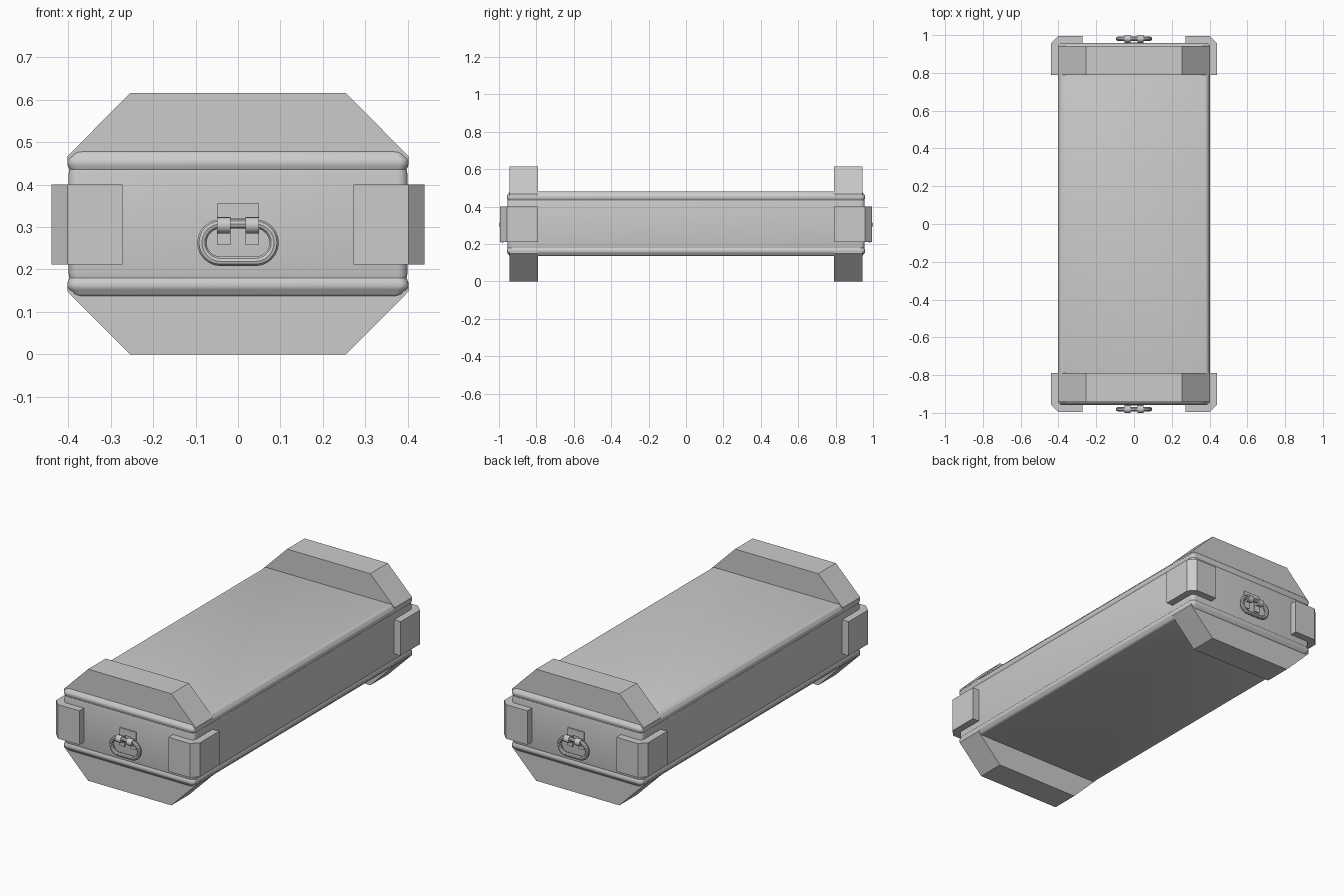
import bpy, bmesh, math
from mathutils import Vector

cube = bpy.data.objects.get("Cube")
if cube:
    bpy.data.objects.remove(cube, do_unlink=True)

grey = bpy.data.materials.new("plain_grey")
grey.use_nodes = True
grey.diffuse_color = (0.6, 0.6, 0.6, 1)
grey.node_tree.nodes["Principled BSDF"].inputs["Base Color"].default_value = (0.6, 0.6, 0.6, 1)

MID = 0.3075   # height of the horizontal symmetry plane
WALL = 0.957   # end wall of the body


def add_mesh(name, mesh, smooth=False):
    mesh.materials.clear()
    mesh.materials.append(grey)
    if smooth:
        mesh.shade_smooth()
        mesh.set_sharp_from_angle(angle=math.radians(35))
    obj = bpy.data.objects.new(name, mesh)
    bpy.context.collection.objects.link(obj)
    return obj


def loft(name, rings, smooth=False):
    """Skin a stack of closed loops and cap both ends."""
    bm = bmesh.new()
    loops = [[bm.verts.new(p) for p in ring] for ring in rings]
    n = len(loops[0])
    for a, b in zip(loops, loops[1:]):
        for i in range(n):
            j = (i + 1) % n
            bm.faces.new((a[i], a[j], b[j], b[i]))
    bm.faces.new(loops[0])
    bm.faces.new(loops[-1])
    bmesh.ops.recalc_face_normals(bm, faces=bm.faces)
    mesh = bpy.data.meshes.new(name)
    bm.to_mesh(mesh)
    bm.free()
    return add_mesh(name, mesh, smooth)


def box(name, x0, x1, y0, y1, z0, z1):
    corners = [(x0, y0), (x1, y0), (x1, y1), (x0, y1)]
    return loft(name, [[(x, y, z) for x, y in corners] for z in (z0, z1)])


def rounded_rect(inset, z, radius=0.022, steps=5):
    hx, hy = 0.402 - inset, 0.958 - inset
    pts = []
    for k, (sx, sy) in enumerate([(1, 1), (-1, 1), (-1, -1), (1, -1)]):
        for s in range(steps + 1):
            a = math.pi / 2 * (k + s / steps)
            pts.append((sx * (hx - radius) + radius * math.cos(a),
                        sy * (hy - radius) + radius * math.sin(a), z))
    return pts


# Body: rounded box with a raised rim near the top and the bottom
rim = [(0.003, 0.118), (0.005, 0.128), (0.001, 0.137), (0, 0.146), (0.002, 0.154),
       (0.007, 0.159), (0.009, 0.164), (0.013, 0.169), (0.021, 0.1725)]
profile = [(i, MID - h) for i, h in reversed(rim)] + [(i, MID + h) for i, h in rim]
loft("body", [rounded_rect(i, z) for i, z in profile], smooth=True)

# Trapezoid feet below and matching stacking blocks above
trapezoid = [(-0.402, 0.15), (-0.402, 0.159), (-0.254, MID),
             (0.254, MID), (0.402, 0.159), (0.402, 0.15)]
for level, up in (("bottom_foot", -1), ("top_block", 1)):
    for end, sy in (("front", -1), ("back", 1)):
        loft(f"{end}_{level}", [[(x, sy * y, MID + up * h) for x, h in trapezoid]
                                for y in (0.79, 0.943)])

# Chamfered corner guards wrapping the four vertical edges
guard = [(0.272, 0.95), (0.272, 0.994), (0.402, 0.994), (0.439, 0.957),
         (0.439, 0.79), (0.392, 0.79), (0.392, 0.95)]
for end, sy in (("front", -1), ("back", 1)):
    for side, sx in (("right", -1), ("left", 1)):
        loft(f"{end}_{side}_corner_guard",
             [[(sx * x, sy * y, z) for x, y in guard] for z in (0.212, 0.4)])


def pull_ring(name, y):
    """Stadium-shaped ring swept along a closed path."""
    path = []
    for side in (1, -1):
        for s in range(13):
            a = side * math.pi / 2 - math.pi * s / 12
            path.append((side * 0.041 + 0.044 * math.cos(a), y,
                         0.263 + 0.044 * math.sin(a)))
    curve = bpy.data.curves.new(name, "CURVE")
    curve.dimensions = "3D"
    curve.bevel_depth = 0.0115
    curve.bevel_resolution = 3
    spline = curve.splines.new("POLY")
    spline.points.add(len(path) - 1)
    for point, co in zip(spline.points, path):
        point.co = (*co, 1)
    spline.use_cyclic_u = True
    temp = bpy.data.objects.new(name + "_path", curve)
    bpy.context.collection.objects.link(temp)
    bpy.context.view_layer.update()
    mesh = bpy.data.meshes.new_from_object(
        temp.evaluated_get(bpy.context.evaluated_depsgraph_get()))
    bpy.data.objects.remove(temp, do_unlink=True)
    add_mesh(name, mesh, smooth=True)


# Pull handles: mounting plate, two tabs with knuckles, and the ring
for end, sy in (("front", -1), ("back", 1)):
    y0, y1 = sorted((sy * (WALL - 0.01), sy * (WALL + 0.005)))
    box(f"{end}_handle_plate", -0.05, 0.05, y0, y1, 0.32, 0.355)
    for side, sx in (("right", -1), ("left", 1)):
        x0, x1 = sorted((sx * 0.018, sx * 0.05))
        box(f"{end}_{side}_handle_tab", x0, x1, y0, y1, 0.257, 0.322)
        knuckle = [Vector((0, sy * 0.981 + 0.019 * math.cos(a), 0.304 + 0.019 * math.sin(a)))
                   for a in (math.tau * s / 20 for s in range(20))]
        loft(f"{end}_{side}_handle_knuckle",
             [[p + Vector((x, 0, 0)) for p in knuckle] for x in (x0, x1)], smooth=True)
    pull_ring(f"{end}_pull_ring", sy * 0.981)
